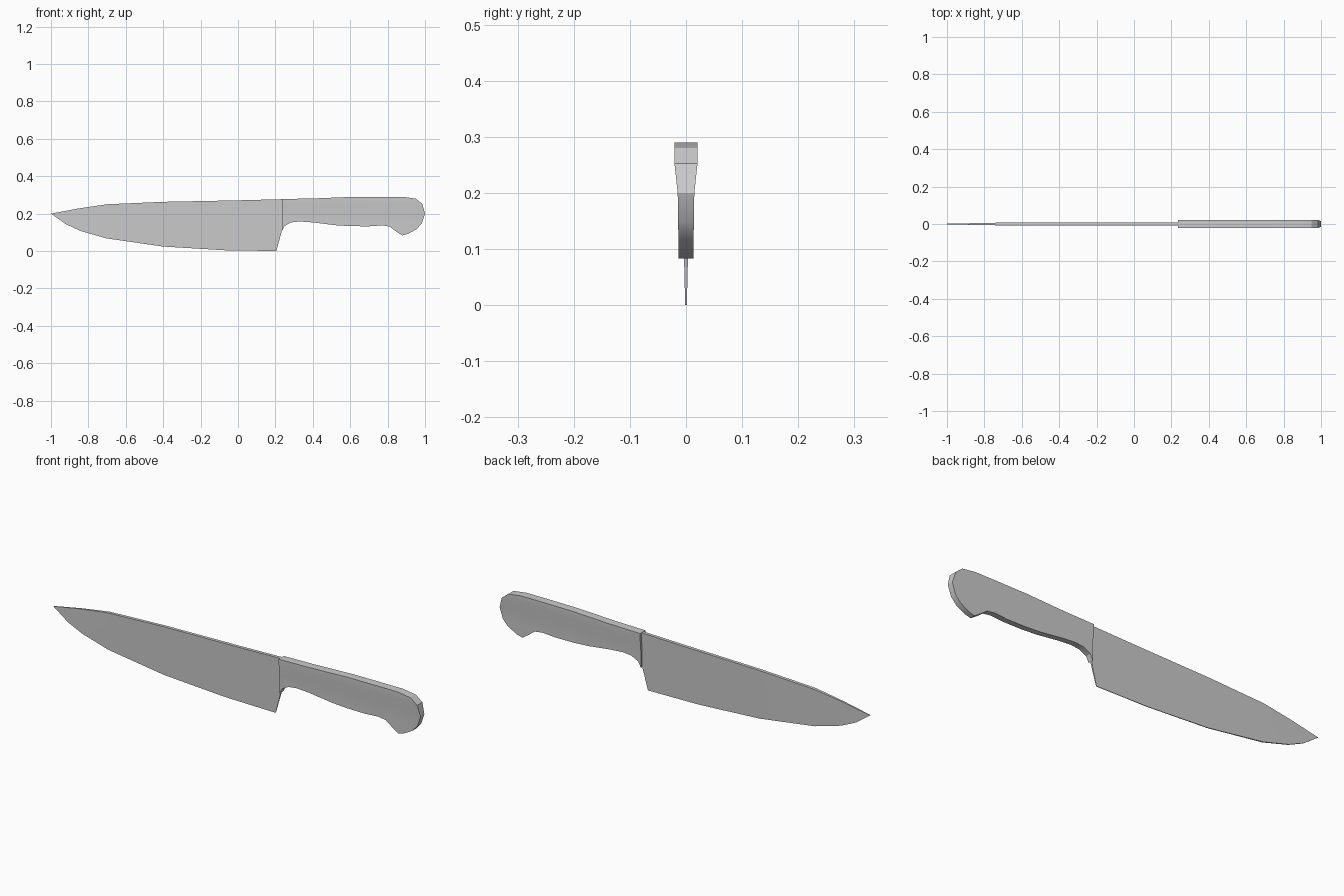
import bpy, bmesh

if "Cube" in bpy.data.objects:
    bpy.data.objects.remove(bpy.data.objects["Cube"])


def interp(table, v):
    """Piecewise linear lookup in a list of (key, value) pairs."""
    if v <= table[0][0]:
        return table[0][1]
    for (a, p), (b, q) in zip(table, table[1:]):
        if v <= b:
            return p + (q - p) * (v - a) / (b - a)
    return table[-1][1]


def slab(name, outline, x_cuts, z_cuts, half_width):
    """Extrude an x/z outline both ways in y, thickness given by half_width(x, z)."""
    bm = bmesh.new()
    face = bm.faces.new([bm.verts.new((x, -1, z)) for x, z in outline])
    ext = bmesh.ops.extrude_face_region(bm, geom=[face], use_keep_orig=True)
    for v in ext["geom"]:
        if isinstance(v, bmesh.types.BMVert):
            v.co.y = 1
    cuts = [((x, 0, 0), (1, 0, 0)) for x in x_cuts] + [((0, 0, z), (0, 0, 1)) for z in z_cuts]
    for co, no in cuts:
        bmesh.ops.bisect_plane(bm, geom=bm.verts[:] + bm.edges[:] + bm.faces[:],
                               dist=1e-5, plane_co=co, plane_no=no)
    bmesh.ops.triangulate(bm, faces=[f for f in bm.faces if len(f.verts) > 4])
    for v in bm.verts:
        v.co.y *= half_width(v.co.x, v.co.z)
    bmesh.ops.recalc_face_normals(bm, faces=bm.faces[:])
    mesh = bpy.data.meshes.new(name)
    bm.to_mesh(mesh)
    bm.free()
    obj = bpy.data.objects.new(name, mesh)
    bpy.context.collection.objects.link(obj)
    bpy.ops.object.select_all(action='DESELECT')
    obj.select_set(True)
    bpy.context.view_layer.objects.active = obj
    bpy.ops.object.shade_smooth_by_angle(angle=0.5)
    return obj


# Blade: thick spine, thin cutting edge, tapering to the tip
blade_outline = [(-1, .2), (-.92, .143), (-.84, .107), (-.7, .067), (-.4, .024),
                 (-.07, .004), (.205, 0), (.235, .11), (.235, .277),
                 (0, .271), (-.4, .263), (-.7, .25), (-.85, .228)]
slab("blade", blade_outline, [-.7, -.4], [.2],
     lambda x, z: (.0015 + .024 * z) * interp([(-1, .3), (-.7, 1)], x))

# Handle: grip with a hooked butt, wider along the top
handle_outline = [(.235, .107), (.25, .135), (.285, .153), (.33, .158), (.4, .153),
                  (.52, .138), (.6, .133), (.7, .132), (.77, .137), (.81, .131),
                  (.845, .105), (.878, .083), (.91, .092), (.955, .117), (.983, .148),
                  (1, .2), (.985, .252), (.95, .28), (.88, .29), (.75, .29),
                  (.6, .289), (.4, .281), (.235, .278)]
widths = [(.08, .013), (.2, .0148), (.25, .0203), (.29, .0205)]
slab("handle", handle_outline, [], [.2, .25], lambda x, z: interp(widths, z))
